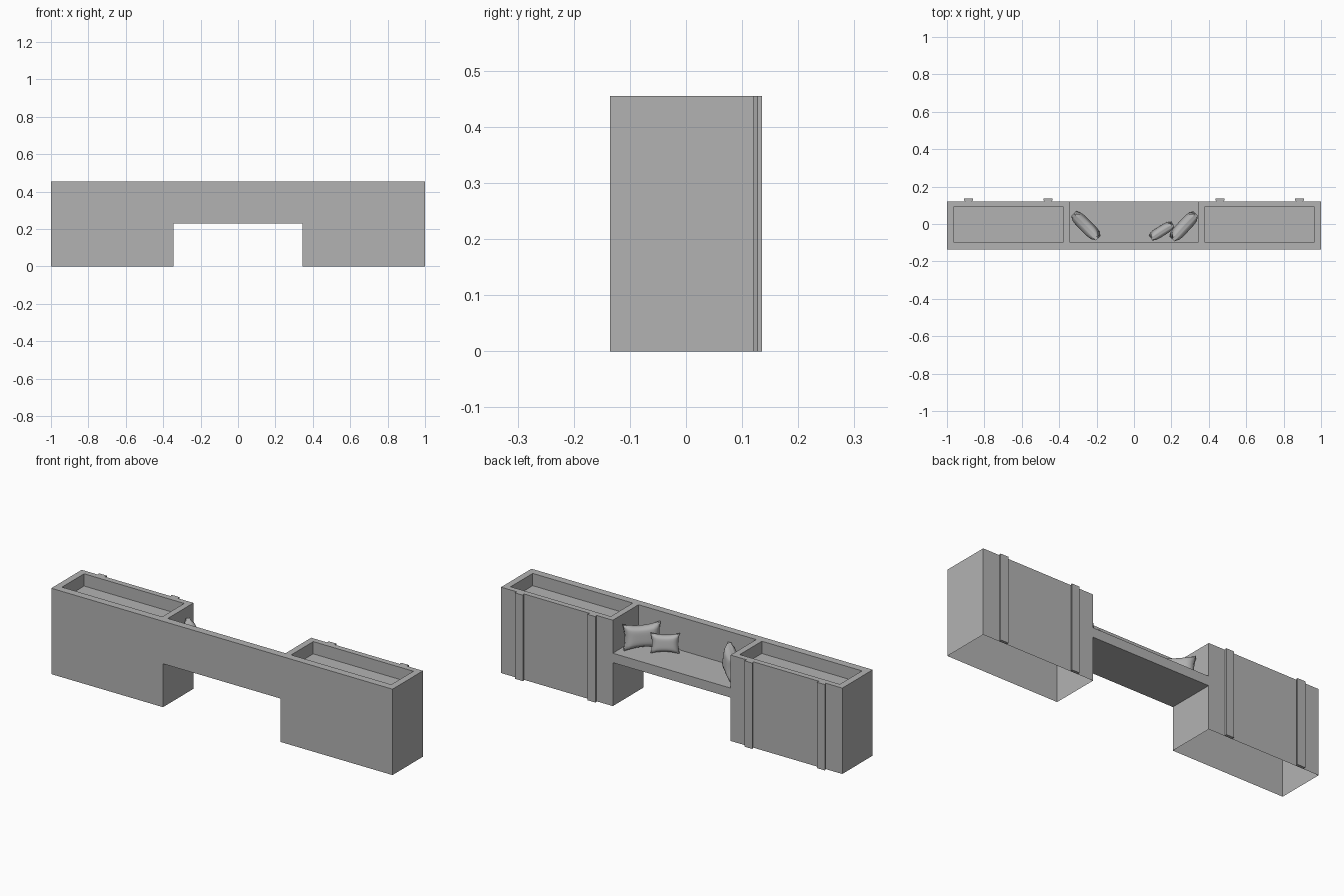
import bpy, bmesh, math
from mathutils import Matrix

if "Cube" in bpy.data.objects:
    bpy.data.objects.remove(bpy.data.objects["Cube"], do_unlink=True)

GREY = (0.45, 0.45, 0.45, 1.0)
mat = bpy.data.materials.new("plain grey")
mat.use_nodes = True
mat.diffuse_color = GREY
mat.node_tree.nodes["Principled BSDF"].inputs["Base Color"].default_value = GREY

FRONT, BACK, TOP = -0.135, 0.12, 0.455
SEAT_TOP, SEAT_BOTTOM = 0.28, 0.23
END, INNER = 1.0, 0.345          # planter extents in x
WALL_BACK = -0.095


def finish(name, bm):
    bmesh.ops.recalc_face_normals(bm, faces=bm.faces)
    mesh = bpy.data.meshes.new(name)
    bm.to_mesh(mesh)
    bm.free()
    mesh.materials.append(mat)
    obj = bpy.data.objects.new(name, mesh)
    bpy.context.collection.objects.link(obj)
    return obj


def prism(name, outline, z0, z1):
    """Vertical solid from a plan outline."""
    bm = bmesh.new()
    face = bm.faces.new([bm.verts.new((x, y, z0)) for x, y in outline])
    top = bmesh.ops.extrude_face_region(bm, geom=[face], use_keep_orig=True)["geom"]
    for v in top:
        if isinstance(v, bmesh.types.BMVert):
            v.co.z = z1
    return finish(name, bm)


def rect(x0, x1, y0, y1):
    return [(x0, y0), (x1, y0), (x1, y1), (x0, y1)]


def planter(name, side):
    """Hollow box, open below, with a shallow tray sunk into its top."""
    outer = rect(INNER, END, FRONT, BACK)
    inner = rect(0.378, 0.965, WALL_BACK, 0.09)
    bm = bmesh.new()
    rings = []
    for outline, z in ((outer, 0), (outer, TOP), (inner, TOP), (inner, 0.39)):
        rings.append([bm.verts.new((side * x, y, z)) for x, y in outline])
    for a, b in zip(rings, rings[1:]):
        for i in range(4):
            j = (i + 1) % 4
            bm.faces.new((a[i], a[j], b[j], b[i]))
    bm.faces.new(rings[-1])
    return finish(name, bm)


def cushion(name, place, length, height, thick, turn, lean):
    """Pillow with pinched sides and a plump middle."""
    bm = bmesh.new()
    bmesh.ops.create_cube(bm, size=2)
    bmesh.ops.subdivide_edges(bm, edges=bm.edges[:], cuts=9, use_grid_fill=True)
    for v in bm.verts:
        u, w, h = v.co
        plump = math.sqrt(max(0, (1 - u ** 4) * (1 - h ** 4)))
        v.co.x = u * length / 2 * (1 - 0.1 * (1 - h * h))
        v.co.z = h * height / 2 * (1 - 0.2 * (1 - u * u))
        v.co.y = w * thick / 2 * (0.3 + 0.7 * plump)
    bm.transform(Matrix.Translation(place) @ Matrix.Rotation(math.radians(turn), 4, 'Z')
                 @ Matrix.Rotation(math.radians(lean), 4, 'X'))
    obj = finish(name, bm)
    bpy.ops.object.select_all(action='DESELECT')
    obj.select_set(True)
    bpy.context.view_layer.objects.active = obj
    bpy.ops.object.shade_smooth_by_angle(angle=math.radians(50))


# Planters with dovetail ribs on the back
for side, label in ((1, "left"), (-1, "right")):
    planter(label + "_planter", side)
    for x, place in ((0.46, "inner"), (0.885, "outer")):
        c = side * x
        prism(f"{label}_{place}_rib",
              [(c - 0.017, BACK), (c + 0.017, BACK), (c + 0.023, 0.127),
               (c + 0.023, 0.135), (c - 0.023, 0.135), (c - 0.023, 0.127)], 0, TOP)

# Bench between the planters
prism("front_wall", rect(-INNER, INNER, FRONT, WALL_BACK), SEAT_BOTTOM, TOP)
prism("seat", rect(-INNER, INNER, WALL_BACK, BACK), SEAT_BOTTOM, SEAT_TOP)

# Cushions
cushion("right_cushion", (-0.257, -0.01, 0.342), 0.185, 0.13, 0.065, -45, 8)
cushion("left_cushion", (0.267, -0.012, 0.342), 0.185, 0.13, 0.065, 47, 8)
cushion("small_cushion", (0.148, -0.037, 0.326), 0.14, 0.1, 0.05, 32, 10)
